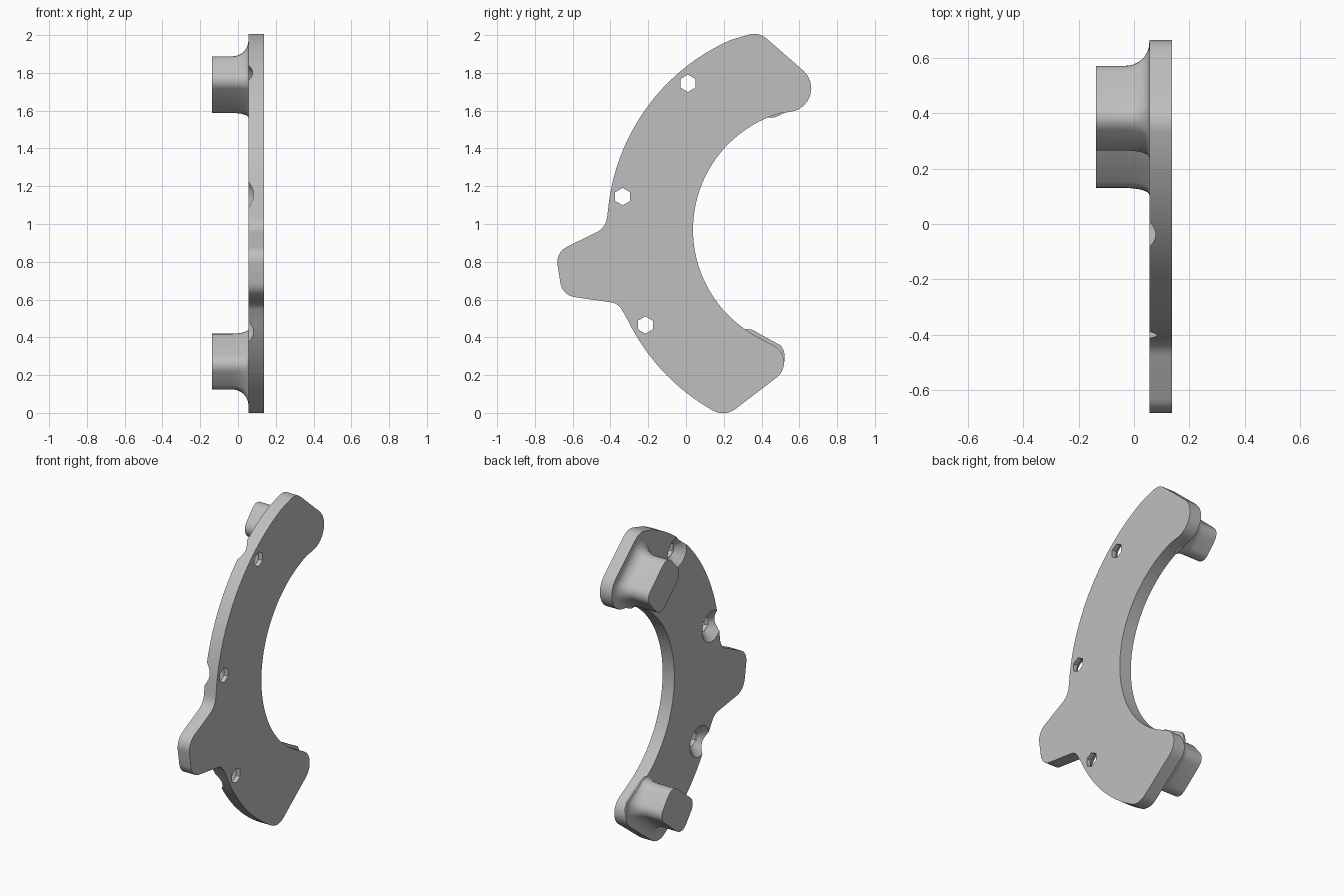
import bpy, bmesh
from math import sin, cos, tan, pi, radians
from mathutils import Vector

old = bpy.data.objects.get("Cube")
if old:
    bpy.data.objects.remove(old)

grey = bpy.data.materials.new("plain grey")
grey.use_nodes = True
COLOUR = (0.52, 0.52, 0.52, 1)
grey.diffuse_color = COLOUR
grey.node_tree.nodes["Principled BSDF"].inputs["Base Color"].default_value = COLOUR

BACK, FACE = 0.055, 0.1375      # the two flat sides of the plate, along x
PEG_END = -0.1375


def loft(name, sections):
    """Capped solid through sections of (x, [points in y,z])."""
    bm = bmesh.new()
    rings = [[bm.verts.new((x, p[0], p[1])) for p in pts] for x, pts in sections]
    n = len(rings[0])
    for a, b in zip(rings, rings[1:]):
        for i in range(n):
            j = (i + 1) % n
            bm.faces.new((a[i], a[j], b[j], b[i]))
    bm.faces.new(rings[0])
    bm.faces.new(rings[-1])
    bmesh.ops.recalc_face_normals(bm, faces=bm.faces)
    mesh = bpy.data.meshes.new(name)
    bm.to_mesh(mesh)
    bm.free()
    ob = bpy.data.objects.new(name, mesh)
    bpy.context.collection.objects.link(ob)
    mesh.materials.append(grey)
    return ob


def circle(centre, r, n, start=0.0):
    return [Vector(centre) + r * Vector((cos(start + 2 * pi * i / n), sin(start + 2 * pi * i / n)))
            for i in range(n)]


def arc(centre, r, a0, a1, n):
    """Arc samples as sharp outline points."""
    angles = [radians(a0 + (a1 - a0) * i / n) for i in range(n + 1)]
    return [(centre[0] + r * cos(a), centre[1] + r * sin(a), 0) for a in angles]


def rounded(corners, steps=8):
    """Replace every corner (y, z, radius) by a tangent arc."""
    out = []
    for i, (y, z, r) in enumerate(corners):
        p = Vector((y, z))
        if r == 0:
            out.append(p)
            continue
        u = (Vector(corners[i - 1][:2]) - p).normalized()
        v = (Vector(corners[(i + 1) % len(corners)][:2]) - p).normalized()
        half = u.angle(v) / 2
        centre = p + (u + v).normalized() * r / sin(half)
        t = r / tan(half)
        start, end = p + u * t - centre, p + v * t - centre
        sweep = pi - 2 * half
        for k in range(steps + 1):
            f = k / steps
            out.append(centre + (start * sin((1 - f) * sweep) + end * sin(f * sweep)) / sin(sweep))
    return out


def activate(ob):
    bpy.ops.object.select_all(action='DESELECT')
    ob.select_set(True)
    bpy.context.view_layer.objects.active = ob


def smooth(ob):
    activate(ob)
    bpy.ops.object.shade_smooth_by_angle(angle=radians(30))


# Crescent plate with a side lug
MIDDLE = (0.68, 0.97)
outline = rounded(
    arc(MIDDLE, 1.098, 114, 175, 24)
    + [(-0.425, 0.98, 0.1), (-0.69, 0.85, 0.09), (-0.655, 0.622, 0.09), (-0.36, 0.58, 0.08)]
    + arc(MIDDLE, 1.098, 205.5, 239, 14)
    + [(0.203, -0.024, 0.11), (0.604, 0.282, 0.1)]
    + arc(MIDDLE, 0.643, 242, 107, 40)
    + [(0.824, 1.635, 0.125), (0.385, 2.018, 0.1)])
plate = loft("crescent_plate", [(BACK, outline), (FACE, outline)])

# Countersunk screw holes
for hole in ((0.01, 1.745), (-0.335, 1.145), (-0.215, 0.465)):
    sink = loft("countersink_cutter", [(BACK - 0.01, circle(hole, 0.105, 32)),
                                       (0.11, circle(hole, 0.042, 32))])
    bore = loft("bore_cutter", [(0.08, circle(hole, 0.046, 6, pi / 2)),
                                (FACE + 0.05, circle(hole, 0.046, 6, pi / 2))])
    for cutter in (sink, bore):
        cutter.hide_render = True
        activate(plate)
        mod = plate.modifiers.new("cut", 'BOOLEAN')
        mod.operation = 'DIFFERENCE'
        mod.solver = 'EXACT'
        mod.object = cutter
        bpy.ops.object.modifier_apply(modifier=mod.name)
        bpy.data.objects.remove(cutter)
smooth(plate)


# Pegs: rounded blocks whose foot flares widely towards the end of the plate
def peg(name, centre, along, outward):
    c, e, n = Vector(centre), Vector(along).normalized(), Vector(outward).normalized()
    corners = [c + e * a + n * b for a, b in ((0.145, 0.105), (-0.145, 0.105),
                                              (-0.145, -0.105), (0.145, -0.105))]
    section = rounded([(p[0], p[1], 0.06) for p in corners], 5)
    sections = [(PEG_END, section)]
    for k in range(9):
        t = pi / 2 * k / 8
        ring = []
        for p in section:
            d = p - c
            f = min(1, max(0, d.dot(n) / 0.1 + 0.5))
            flare = 0.025 + 0.06 * f
            ring.append(p + d.normalized() * flare * (1 - cos(t)))
        sections.append((BACK - 0.085 * (1 - sin(t)), ring))
    sections.append((BACK + 0.01, sections[-1][1]))
    smooth(loft(name, sections))


peg("upper_peg", (0.4175, 1.7375), (0.74, -0.67), (0.67, 0.74))
peg("lower_peg", (0.284, 0.272), (0.78, 0.62), (0.62, -0.78))
